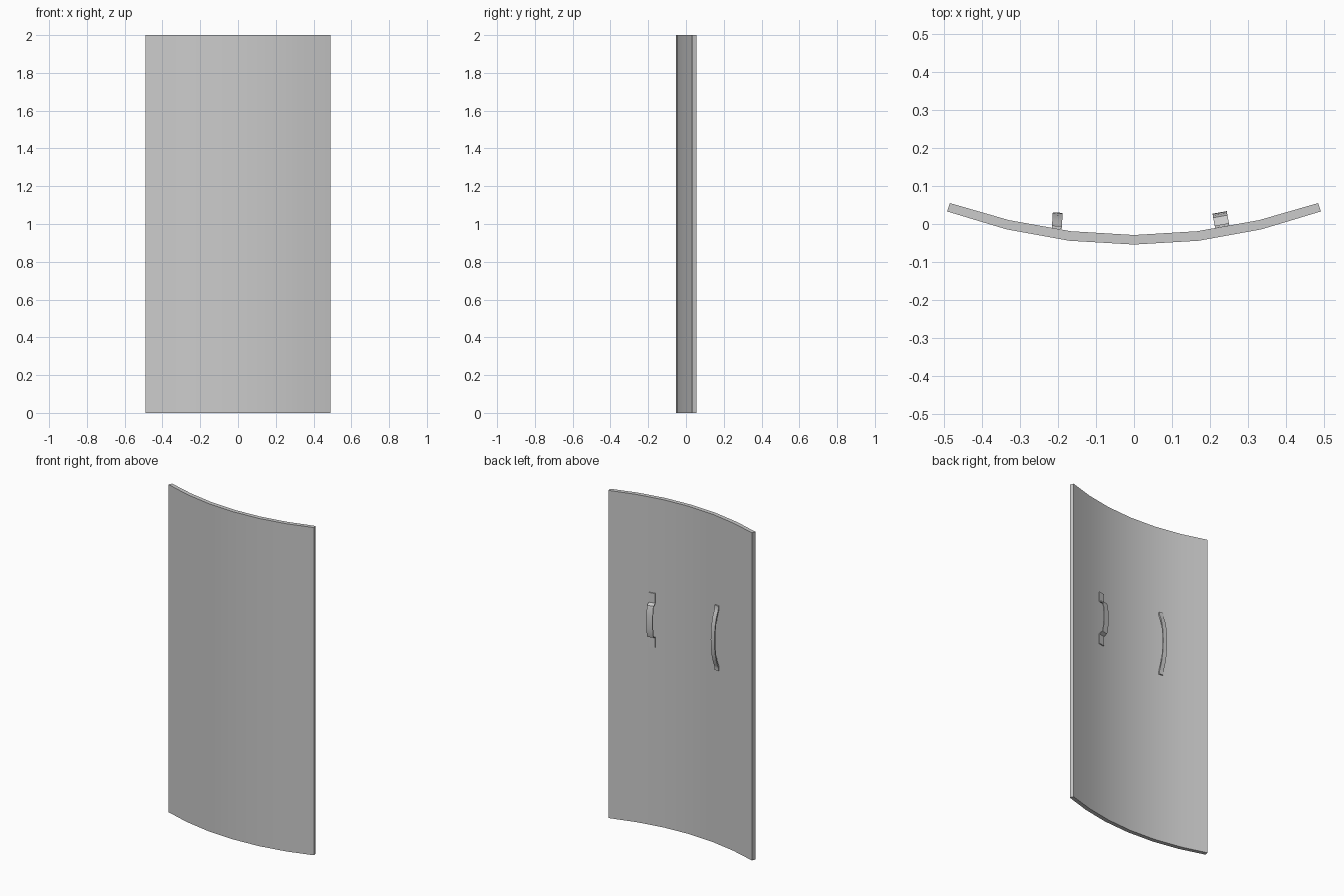
import bpy, bmesh
from math import cos, sin, hypot

if "Cube" in bpy.data.objects:
    bpy.data.objects.remove(bpy.data.objects["Cube"])


def prism_mesh(name, rings):
    """Skin a row of four-point rings into a closed solid."""
    bm = bmesh.new()
    rows = [[bm.verts.new(p) for p in ring] for ring in rings]
    for a, b in zip(rows, rows[1:]):
        for i in range(4):
            j = (i + 1) % 4
            bm.faces.new((a[i], a[j], b[j], b[i]))
    bm.faces.new(rows[0])
    bm.faces.new(rows[-1])
    bmesh.ops.recalc_face_normals(bm, faces=bm.faces)
    mesh = bpy.data.meshes.new(name)
    bm.to_mesh(mesh)
    bm.free()
    obj = bpy.data.objects.new(name, mesh)
    bpy.context.collection.objects.link(obj)
    bpy.ops.object.select_all(action='DESELECT')
    obj.select_set(True)
    bpy.context.view_layer.objects.active = obj
    bpy.ops.object.shade_smooth_by_angle(angle=0.52)
    return obj


def mirrored(half):
    """Complete a symmetric profile whose first point is on the axis."""
    return [(-a, *r) for a, *r in reversed(half[1:])] + half


def strap(name, half, width, thick, pos, tilt):
    """Bent metal strip: half profile holds (height, stand-off) pairs."""
    path = mirrored(half)
    rings = []
    for i, (z, d) in enumerate(path):
        z0, d0 = path[max(i - 1, 0)]
        z1, d1 = path[min(i + 1, len(path) - 1)]
        n = hypot(z1 - z0, d1 - d0)
        nz, nd = -(d1 - d0) / n * thick, (z1 - z0) / n * thick
        w = width / 2
        ring = [(-w, d, z), (w, d, z), (w, d + nd, z + nz), (-w, d + nd, z + nz)]
        rings.append([(pos[0] + x * cos(tilt) - y * sin(tilt),
                       pos[1] + x * sin(tilt) + y * cos(tilt),
                       pos[2] + h) for x, y, h in ring])
    return prism_mesh(name, rings)


# Curved panel: front (x, y) paired with back (x, y), from the middle outwards
front = mirrored([(0, -0.054), (0.17, -0.044), (0.335, -0.014), (0.491, 0.033)])
back = mirrored([(0, -0.029), (0.166, -0.019), (0.328, 0.010), (0.484, 0.055)])
prism_mesh("shield_panel", [
    [(fx, fy, 0), (fx, fy, 2), (bx, by, 2), (bx, by, 0)]
    for (fx, fy), (bx, by) in zip(front, back)])

# Hand grip with flat mounting tabs
strap("hand_grip",
      [(0, 0.033), (0.04, 0.032), (0.075, 0.028), (0.092, 0.024),
       (0.104, 0.001), (0.165, 0.001)],
      0.038, 0.006, (0.232, -0.008, 1.255), 0.18)

# Longer bowed arm loop with short feet
strap("arm_loop",
      [(0, 0.035), (0.05, 0.033), (0.095, 0.027), (0.135, 0.017),
       (0.165, 0.005), (0.178, 0.0), (0.198, 0.0)],
      0.026, 0.008, (-0.203, -0.013, 1.26), -0.06)
